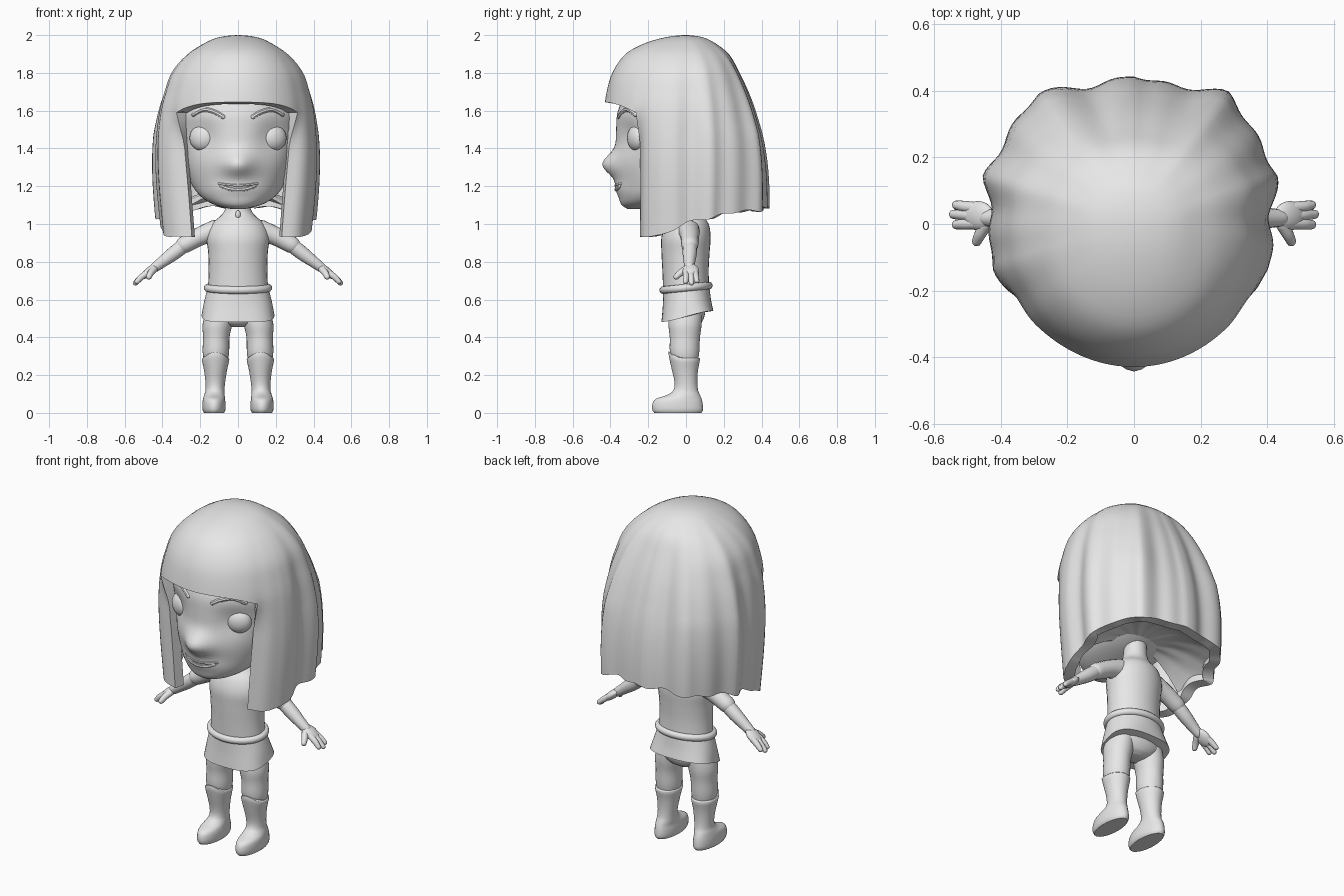
import bpy, bmesh, math
from mathutils import Vector, Matrix

if "Cube" in bpy.data.objects:
    bpy.data.objects.remove(bpy.data.objects["Cube"])

clay = bpy.data.materials.new("clay_grey")
clay.diffuse_color = (0.8, 0.8, 0.8, 1)
clay.use_nodes = True
clay.node_tree.nodes["Principled BSDF"].inputs["Base Color"].default_value = clay.diffuse_color


def table(rows, t):
    """Smooth interpolation of rows keyed by their first value."""
    n = len(rows)
    t = min(max(t, rows[0][0]), rows[-1][0])
    i = next((k for k in range(n - 1) if t <= rows[k + 1][0]), n - 2)

    def slope(k, c):
        a, b = rows[max(k - 1, 0)], rows[min(k + 1, n - 1)]
        return (b[c] - a[c]) / (b[0] - a[0])
    p, q = rows[i], rows[i + 1]
    h = q[0] - p[0]
    s = (t - p[0]) / h
    return [(2*s**3 - 3*s*s + 1) * p[c] + (s**3 - 2*s*s + s) * h * slope(i, c)
            + (3*s*s - 2*s**3) * q[c] + (s**3 - s*s) * h * slope(i + 1, c)
            for c in range(1, len(p))]


def finish(name, bm, mirror=False, thickness=0, angle=40):
    bmesh.ops.recalc_face_normals(bm, faces=bm.faces)
    me = bpy.data.meshes.new(name)
    bm.to_mesh(me)
    bm.free()
    ob = bpy.data.objects.new(name, me)
    bpy.context.collection.objects.link(ob)
    me.materials.append(clay)
    bpy.context.view_layer.objects.active = ob
    if thickness:
        m = ob.modifiers.new("shell", 'SOLIDIFY')
        m.thickness, m.offset = thickness, -1
        bpy.ops.object.modifier_apply(modifier="shell")
    if mirror:
        ob.modifiers.new("mirror", 'MIRROR').use_mirror_merge = False
    ob.data.polygons.foreach_set("use_smooth", [True] * len(ob.data.polygons))
    ob.data.set_sharp_from_angle(angle=math.radians(angle))
    return ob


def skin(bm, rings):
    """Join rings of points into a closed, capped surface."""
    vs = [[bm.verts.new(p) for p in r] for r in rings]
    n = len(vs[0])
    for a, b in zip(vs, vs[1:]):
        for i in range(n):
            bm.faces.new((a[i], a[(i + 1) % n], b[(i + 1) % n], b[i]))
    bm.faces.new(vs[0])
    bm.faces.new(vs[-1])


def loft(name, rows, n=32, steps=4, warp=None, mirror=False):
    """Stack elliptical rings given as (z, centre x, half width, front y, back y)."""
    bm, rings = bmesh.new(), []
    levels = [a[0] + (b[0] - a[0]) * k / steps for a, b in zip(rows, rows[1:]) for k in range(steps)]
    for z in levels + [rows[-1][0]]:
        cx, rx, yf, yb = table(rows, z)
        ring = []
        for i in range(n):
            a = 2 * math.pi * i / n
            p = Vector((cx + rx * math.sin(a), (yf + yb) / 2 - (yb - yf) / 2 * math.cos(a), z))
            ring.append(warp(p) if warp else p)
        rings.append(ring)
    skin(bm, rings)
    return finish(name, bm, mirror)


def tube(name, pts, mirror=False, n=14):
    """Round limb through points given as (x, y, z, radius), with rounded ends."""
    rows = [(i,) + p for i, p in enumerate(pts)]
    m = 5 * (len(pts) - 1)
    path = [table(rows, i / 5) for i in range(m + 1)]
    cs = [Vector(p[:3]) for p in path]
    stations = []
    for i in range(m + 1):
        d = (cs[min(i + 1, m)] - cs[max(i - 1, 0)]).normalized()
        r = path[i][3]
        if i == 0:
            stations += [(cs[0] - d * r * s, d, r * math.sqrt(1 - s * s)) for s in (0.98, 0.8, 0.45)]
        stations.append((cs[i], d, r))
        if i == m:
            stations += [(cs[m] + d * r * s, d, r * math.sqrt(1 - s * s)) for s in (0.45, 0.8, 0.98)]
    rings = []
    for c, d, r in stations:
        u = d.cross(Vector((0, 1, 0.3))).normalized()
        w = d.cross(u)
        rings.append([c + r * (u * math.cos(2 * math.pi * k / n) + w * math.sin(2 * math.pi * k / n)) for k in range(n)])
    bm = bmesh.new()
    skin(bm, rings)
    return finish(name, bm, mirror)


def ball(name, loc, size, turn=(0, 0, 0), mirror=False):
    bm = bmesh.new()
    rot = Matrix.Identity(4)
    for ang, ax in zip(turn, 'XYZ'):
        rot = Matrix.Rotation(math.radians(ang), 4, ax) @ rot
    bmesh.ops.create_uvsphere(bm, u_segments=24, v_segments=14, radius=1,
                              matrix=Matrix.Translation(loc) @ rot @ Matrix.Diagonal((*size, 1)))
    return finish(name, bm, mirror)


# Head with nose, chin and eye sockets raised or sunk into the face
HEAD = [(1.08, 0, .04, -.31, -.20), (1.10, 0, .12, -.34, -.10), (1.14, 0, .19, -.355, .03),
        (1.2, 0, .24, -.36, .14), (1.3, 0, .285, -.37, .24), (1.4, 0, .31, -.37, .30),
        (1.5, 0, .33, -.37, .32), (1.6, 0, .335, -.36, .28), (1.75, 0, .29, -.29, .22),
        (1.88, 0, .17, -.17, .12), (1.92, 0, .02, -.02, .02)]


def relief(x, z):
    g = lambda cx, cz, sx, sz: math.exp(-((x - cx) / sx) ** 2 - ((z - cz) / sz) ** 2)
    return (.073 * g(0, 1.315, .085, .065) + .014 * g(0, 1.19, .12, .035)
            - .028 * (g(.18, 1.46, .08, .08) + g(-.18, 1.46, .08, .08)))


def face_y(x, z):
    _, rx, yf, yb = table(HEAD, z)
    return (yf + yb) / 2 - (yb - yf) / 2 * math.sqrt(max(0, 1 - (x / rx) ** 2)) - relief(x, z)


def face_warp(p):
    if p.y < -.1:
        p.y -= relief(p.x, p.z)
    return p


loft("head", HEAD, n=80, steps=5, warp=face_warp)
ball("eye", (.19, -.262, 1.455), (.07, .045, .068), (0, 0, 24), mirror=True)
on_face = lambda pts, r, sink=0: [(x, face_y(x, z) + sink, z, r) for x, z in pts]
tube("eyebrow", on_face([(.08, 1.568), (.125, 1.593), (.18, 1.605), (.235, 1.58)], .013, .004), mirror=True, n=8)
tube("upper_lip", on_face([(-.1, 1.213), (-.05, 1.207), (0, 1.204), (.05, 1.207), (.1, 1.213)], .009, .005), n=8)
tube("lower_lip", on_face([(-.085, 1.2), (-.05, 1.187), (0, 1.182), (.05, 1.187), (.085, 1.2)], .012, .006), n=8)

# Bobbed hair: a ridged shell with a short fringe and long side curtains
HAIR = [(2.0, 0, 0, 0), (1.985, .125, .115, .10), (1.95, .235, .19, .165), (1.9, .32, .265, .225),
        (1.8, .39, .35, .28), (1.7, .42, .385, .325), (1.6, .43, .41, .36), (1.4, .39, .43, .41),
        (1.2, .365, .425, .43), (0.9, .37, .395, .43)]
HAIR = [(math.sqrt(2 - z), *r) for z, *r in HAIR]
HEM = [(0, .93), (50, .93), (72, .945), (90, 1.0), (112, 1.045), (150, 1.08), (180, 1.09)]
COLS, UP, DOWN = 150, 18, 14


def hair_point(deg, z, drop):
    a = abs(deg)
    f, s, b = table(HAIR, math.sqrt(max(0, 2 - z)))
    c, k = math.cos(math.radians(a)), math.sin(math.radians(a)) ** 2
    r = s * k + (f if c > 0 else b) * (1 - k)
    depth = min(1, max(0, (1.98 - z) / .5))
    if c < 0:
        r += .045 * depth * math.sin(math.radians(2 * a)) ** 2
    back = min(1, max(0, (a - 40) / 45))
    lock = 1 - math.sqrt(math.sin(math.radians(5 * a)) ** 2 + .01)
    fine = math.cos(math.radians(17 * deg + 40))
    r += depth * back * (.03 * (lock - .35) + .007 * fine)
    r -= .045 * min(1, drop * 4) * math.exp(-((a - 49) / 7) ** 2)
    a -= 6 * drop * math.exp(-((a - 50) / 18) ** 2)
    t = math.radians(math.copysign(a, deg))
    return (r * math.sin(t) - .01 * depth * k, -r * math.cos(t), z - drop * back * (.012 * (lock - .3) + .006 * fine))


bm = bmesh.new()
top = bm.verts.new((0, 0, 2))
cols, hems = [], []
for i in range(COLS):
    deg = (i - COLS // 2) * 360 / COLS
    a = abs(deg)
    fringe = 1.645 - .055 * min(1, a / 50) ** 3
    hem = table(HEM, a)[0]
    col = [bm.verts.new(hair_point(deg, 2 - (2 - fringe) * (j / UP) ** 2, 0)) for j in range(1, UP + 1)]
    if a < 50:
        col += [None] * DOWN
    else:
        col += [bm.verts.new(hair_point(deg, fringe + (hem - fringe) * j / DOWN, j / DOWN)) for j in range(1, DOWN + 1)]
    if a > 80:
        hems.append((deg % 360, Vector(hair_point(deg, hem, 1))))
    cols.append(col)
for i in range(COLS):
    p, q = cols[i], cols[(i + 1) % COLS]
    bm.faces.new((top, p[0], q[0]))
    for j in range(UP + DOWN - 1):
        quad = (p[j], p[j + 1], q[j + 1], q[j])
        if None not in quad:
            bm.faces.new(quad)
finish("hair", bm, thickness=.06, angle=45)

# Underside of the hair, sloping from the hem up to the nape
bm = bmesh.new()
fan = []
for deg, p in sorted(hems, key=lambda h: h[0]):
    t = math.radians(deg)
    nape = Vector((.06 * math.sin(t), .02 - .06 * math.cos(t), 1.17))
    fan.append([bm.verts.new(p.lerp(nape, s) + Vector((0, 0, .04 * math.sin(math.pi * s)))) for s in (.06, .2, .4, .6, .8, 1)])
for p, q in zip(fan, fan[1:]):
    for j in range(5):
        bm.faces.new((p[j], p[j + 1], q[j + 1], q[j]))
finish("hair_underside", bm)

# Torso, neck and throat pendant
loft("torso", [(.62, 0, .162, -.12, .125), (.75, 0, .155, -.125, .12), (.85, 0, .158, -.13, .125),
               (.93, 0, .165, -.13, .13), (1.0, 0, .14, -.105, .12), (1.05, 0, .085, -.065, .085),
               (1.09, 0, .066, -.055, .075), (1.2, 0, .065, -.055, .07)])
ball("pendant", (0, -.068, 1.05), (.014, .012, .022))

# Belt, slightly lower at the front
bm = bmesh.new()
rings = []
for i in range(48):
    a = 2 * math.pi * i / 48
    rings.append([bm.verts.new(((.162 + .019 * math.cos(b)) * math.sin(a), -(.122 + .019 * math.cos(b)) * math.cos(a),
                                .662 - .012 * math.cos(a) + .02 * math.sin(b)))
                  for b in [2 * math.pi * k / 12 for k in range(12)]])
for i in range(48):
    p, q = rings[i], rings[(i + 1) % 48]
    for k in range(12):
        bm.faces.new((p[k], p[(k + 1) % 12], q[(k + 1) % 12], q[k]))
finish("belt", bm)


# Tunic skirt, squarish in plan, with a hem that dips at the front
def hem_warp(p):
    f = (.66 - p.z) / .15
    a = math.atan2(p.x / .19, p.y / .135)
    swell = 1 + .1 * f * math.sin(2 * a) ** 2
    p.x, p.y = p.x * swell, p.y * swell
    p.z += f * .03 * math.sin(p.y * 10)
    return p


loft("tunic_skirt", [(.51, 0, .192, -.13, .145), (.58, 0, .181, -.123, .133), (.66, 0, .162, -.12, .125)],
     n=48, warp=hem_warp)

# Trousers and boots
loft("hips", [(.455, 0, .05, -.04, .05), (.475, 0, .11, -.07, .08), (.52, 0, .165, -.09, .1), (.6, 0, .15, -.1, .105)])
loft("trouser_leg", [(.27, .117, .062, -.07, .062), (.32, .117, .07, -.085, .07), (.4, .115, .07, -.086, .074),
                     (.47, .109, .078, -.093, .083), (.56, .095, .07, -.085, .085)], mirror=True)


def cuff_warp(p):
    if p.z > .2 and p.y < 0:
        p.z += (p.z - .2) / .09 * .035 * (-p.y / .09) ** 3
    return p


loft("boot", [(0, .127, .053, -.168, .082), (.015, .127, .06, -.178, .09), (.05, .127, .061, -.177, .088),
              (.075, .127, .058, -.158, .082), (.095, .125, .054, -.10, .074), (.12, .122, .05, -.066, .064),
              (.17, .12, .053, -.062, .06), (.23, .119, .062, -.077, .064), (.285, .119, .073, -.094, .074),
              (.291, .119, .068, -.088, .069)], steps=3, warp=cuff_warp, mirror=True)

# Arms: sleeve, forearm, hand with fingers and thumb
tube("sleeve", [(.12, .015, .965, .058), (.2, .02, .935, .05), (.285, .02, .89, .046)], mirror=True)
tube("forearm", [(.27, .02, .9, .04), (.34, .02, .845, .038), (.4, .018, .8, .031), (.44, .018, .77, .026)], mirror=True)
ball("palm", (.468, .025, .75), (.058, .044, .023), (0, 40, 0), mirror=True)
for i, (y0, y1, x, z) in enumerate([(.048, .057, .533, .7), (.025, .029, .542, .688), (.002, -.002, .534, .695)]):
    tube("finger_%d" % (i + 1), [(.475, y0, .745, .018), (.51, (y0 + y1) / 2, .72, .017), (x, y1, z, .014)], mirror=True, n=10)
tube("thumb", [(.445, .0, .76, .02), (.462, -.03, .74, .018), (.472, -.052, .72, .015)], mirror=True, n=10)
